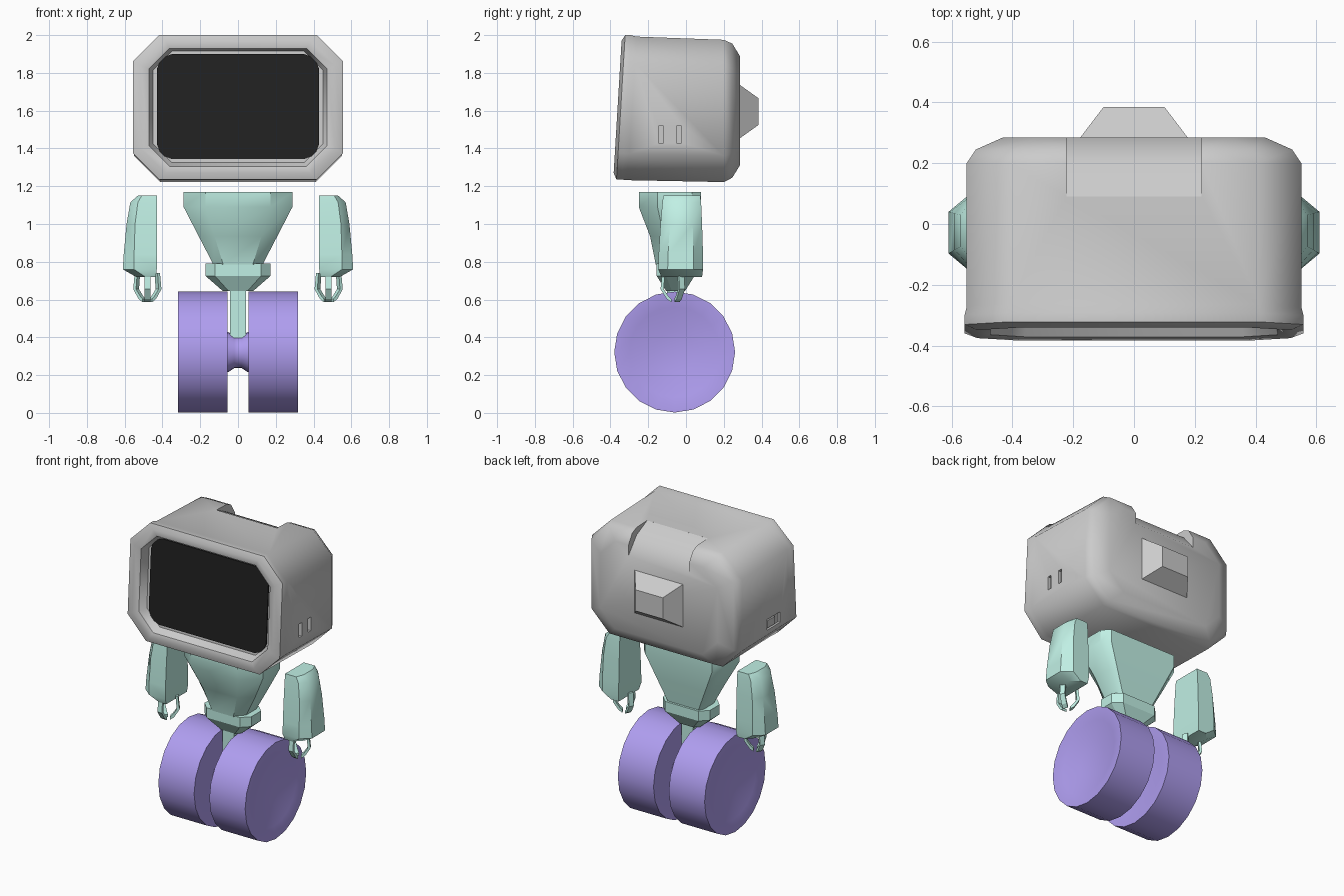
import bpy, bmesh, math
from mathutils import Vector

if "Cube" in bpy.data.objects:
    bpy.data.objects.remove(bpy.data.objects["Cube"])


def material(name, rgb):
    m = bpy.data.materials.new(name)
    m.diffuse_color = (*rgb, 1)
    m.use_nodes = True
    m.node_tree.nodes["Principled BSDF"].inputs["Base Color"].default_value = m.diffuse_color
    return m


TEAL = material("teal", (0.53, 0.87, 0.78))
PURPLE = material("purple", (0.43, 0.34, 0.87))
BLACK = material("black", (0.015, 0.015, 0.015))


def smooth(ob, deg):
    bpy.ops.object.select_all(action='DESELECT')
    ob.select_set(True)
    bpy.context.view_layer.objects.active = ob
    bpy.ops.object.shade_smooth_by_angle(angle=math.radians(deg))


def loft(name, rings, mat=None, deg=None):
    """Closed skin through rings of equal point count, capped at both ends."""
    bm = bmesh.new()
    vs = [[bm.verts.new(p) for p in r] for r in rings]
    n = len(rings[0])
    for a, b in zip(vs, vs[1:]):
        for i in range(n):
            j = (i + 1) % n
            bm.faces.new((a[i], a[j], b[j], b[i]))
    bm.faces.new(vs[0])
    bm.faces.new(vs[-1])
    bmesh.ops.recalc_face_normals(bm, faces=bm.faces)
    me = bpy.data.meshes.new(name)
    bm.to_mesh(me)
    bm.free()
    ob = bpy.data.objects.new(name, me)
    bpy.context.collection.objects.link(ob)
    if mat:
        me.materials.append(mat)
    if deg:
        smooth(ob, deg)
    return ob


def octagon(hx, hy, c, n=1):
    """Rectangle with corners cut by c, each corner in n segments."""
    pts = []
    for k, (sx, sy) in enumerate(((1, 1), (-1, 1), (-1, -1), (1, -1))):
        for i in range(n + 1):
            a = math.radians(90 * k + 90 * i / n)
            pts.append((sx * (hx - c) + c * math.cos(a), sy * (hy - c) + c * math.sin(a)))
    return pts


def head_ring(hx, z0, z1, c, y, lean, n=1):
    mid = (z0 + z1) / 2
    return [(x, y + lean * z, mid + z) for x, z in octagon(hx, (z1 - z0) / 2, c, n)]


def box(name, lo, hi, mat=None):
    (a, b, c), (d, e, f) = lo, hi
    return loft(name, [[(a, b, z), (d, b, z), (d, e, z), (a, e, z)] for z in (c, f)], mat)


def cut(ob, cutter):
    cutter.hide_render = True
    m = ob.modifiers.new("cut", 'BOOLEAN')
    m.operation, m.object, m.solver = 'DIFFERENCE', cutter, 'EXACT'
    dg = bpy.context.evaluated_depsgraph_get()
    me = bpy.data.meshes.new_from_object(ob.evaluated_get(dg))
    ob.modifiers.clear()
    ob.data = me
    bpy.data.objects.remove(cutter)


# Head shell: rounded back, leaning front rim, recessed face
L = 0.06
head = loft("head_shell", [
    head_ring(0.43, 1.31, 1.89, 0.11, 0.285, 0),
    head_ring(0.52, 1.245, 1.955, 0.13, 0.245, 0),
    head_ring(0.55, 1.222, 1.975, 0.14, 0.20, 0),
    head_ring(0.55, 1.232, 1.992, 0.14, -0.285, L),
    head_ring(0.557, 1.235, 2.0, 0.14, -0.315, L),
    head_ring(0.557, 1.235, 2.0, 0.14, -0.345, L),
    head_ring(0.515, 1.27, 1.97, 0.13, -0.362, L),
    head_ring(0.472, 1.305, 1.93, 0.11, -0.352, L),
    head_ring(0.45, 1.325, 1.915, 0.10, -0.30, L)])

# Sloped notch at the top rear edge
notch = [(0.09, 1.979), (0.2, 1.925), (0.285, 1.82), (0.4, 1.8), (0.4, 2.1), (0.09, 2.1)]
cut(head, loft("notch_cutter", [[(x, y, z) for y, z in notch] for x in (-0.222, 0.222)]))
# Two side slots and the opposite socket
for y in (-0.132, -0.037):
    cut(head, box("slot_cutter", (0.53, y - 0.014, 1.43), (0.6, y + 0.014, 1.52)))
cut(head, box("socket_cutter", (-0.6, -0.2, 1.40), (-0.535, -0.06, 1.47)))
smooth(head, 48)
box("socket_plug", (-0.548, -0.15, 1.41), (-0.53, -0.07, 1.46))

# Screen
loft("screen", [head_ring(0.43, 1.343, 1.9, 0.08, y, L, 2) for y in (-0.29, -0.308)], BLACK)

# Rear housing
loft("rear_housing", [[(sx * hx, y, 1.595 + sz * hz) for sx, sz in ((1, 1), (-1, 1), (-1, -1), (1, -1))]
                      for hx, hz, y in ((0.18, 0.145, 0.28), (0.10, 0.07, 0.385))])


# Torso: wide at the shoulders, narrowing to the waist
def torso_ring(w, yf, yb, z):
    d = yb - yf
    return [(w, yb - 0.15 * d, z), (0.85 * w, yb, z), (-0.85 * w, yb, z), (-w, yb - 0.15 * d, z),
            (-w, yf + 0.3 * d, z), (-0.6 * w, yf, z), (0.6 * w, yf, z), (w, yf + 0.3 * d, z)]


loft("torso", [torso_ring(0.13, -0.16, 0.03, 0.785), torso_ring(0.208, -0.19, 0.055, 0.935),
               torso_ring(0.288, -0.25, 0.08, 1.09), torso_ring(0.288, -0.25, 0.08, 1.17)], TEAL, 40)

# Waist collar and post
loft("waist_collar", [[(x, y - 0.055, z) for x, y in octagon(hx, hy, c)] for hx, hy, c, z in
     ((0.08, 0.05, 0.03, 0.645), (0.172, 0.10, 0.05, 0.725), (0.172, 0.10, 0.05, 0.79))], TEAL)
box("waist_post", (-0.042, -0.1, 0.36), (0.042, -0.015, 0.7), TEAL)


# Wheels and axle, turned about the x axis
def turned(name, profile, n=20):
    loft(name, [[(x, -0.06 + r * math.sin(2 * math.pi * i / n), 0.322 + r * math.cos(2 * math.pi * i / n))
                 for i in range(n)] for x, r in profile], PURPLE, 35)


for side, s in (("left", -1), ("right", 1)):
    turned(side + "_wheel", [(s * x, r) for x, r in
           ((0.075, 0.11), (0.062, 0.24), (0.056, 0.31), (0.056, 0.32), (0.318, 0.32), (0.318, 0.31),
            (0.305, 0.24), (0.275, 0.11))])
turned("axle", [(-0.08, 0.105), (-0.05, 0.105), (-0.02, 0.085), (0.02, 0.085), (0.05, 0.105), (0.08, 0.105)])


# Arms: flat inside, chamfered outside
def arm_ring(s, xi, xm, xo, y0, y1, z):
    c = 0.05
    return [(s * x, y, z) for x, y in
            ((xi, y0), (xm, y0), (xo, y0 + c), (xo, y1 - c), (xm, y1), (xi, y1))]


def finger(name, base, out, mat):
    """Square bar that drops, then hooks in toward the middle of the hand."""
    side = Vector((-out.y, out.x, 0)) * 0.016
    path = [(0.068, 0.053, 0.74), (0.077, 0.06, 0.655), (0.044, 0.036, 0.603), (0.02, 0.02, 0.586)]
    rings = []
    for r_out, r_in, z in path:
        tip = 0.017 if z < 0.65 else 0
        o, i = base + out * r_out, base + out * r_in
        o.z, i.z = z, z + tip
        rings.append([o - side, o + side, i + side, i - side])
    loft(name, rings, mat)


for side, s in (("left", -1), ("right", 1)):
    loft(side + "_arm", [
        arm_ring(s, 0.435, 0.49, 0.54, -0.13, 0.085, 0.72),
        arm_ring(s, 0.43, 0.55, 0.61, -0.147, 0.09, 0.76),
        arm_ring(s, 0.43, 0.55, 0.605, -0.145, 0.09, 0.84),
        arm_ring(s, 0.43, 0.545, 0.59, -0.135, 0.085, 1.0),
        arm_ring(s, 0.43, 0.53, 0.57, -0.125, 0.08, 1.115),
        arm_ring(s, 0.43, 0.51, 0.53, -0.12, 0.075, 1.15)], TEAL, 40)
    for k, deg in enumerate((-90, 30, 150)):
        a = math.radians(deg)
        finger(f"{side}_finger_{k + 1}", Vector((s * 0.48, -0.058, 0)),
               Vector((math.cos(a), math.sin(a), 0)), TEAL)
